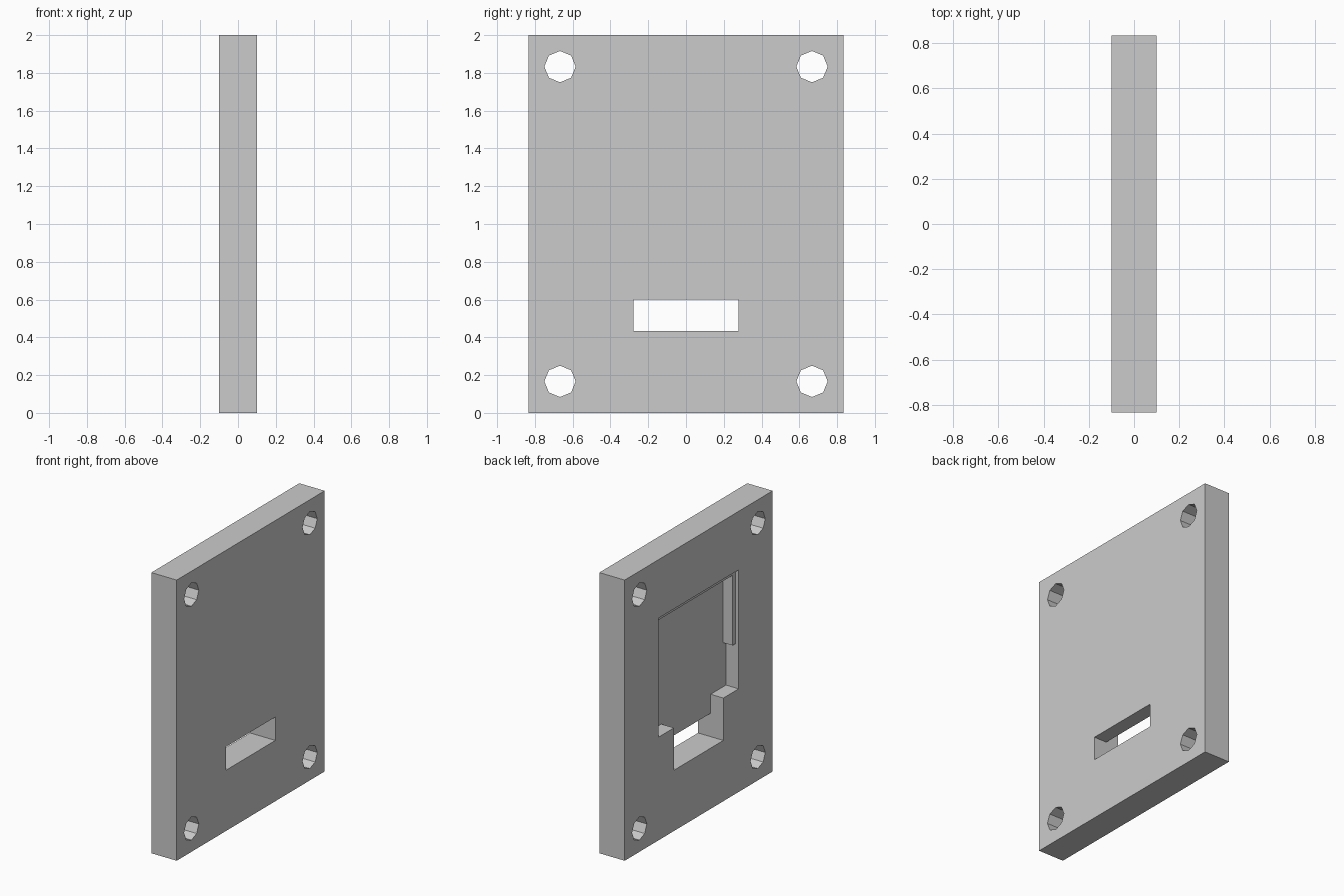
import bpy, bmesh, math

cube = bpy.data.objects.get("Cube")
if cube:
    bpy.data.objects.remove(cube, do_unlink=True)

grey = bpy.data.materials.new("light_grey")
grey.use_nodes = True
grey.diffuse_color = (0.6, 0.6, 0.6, 1)
grey.node_tree.nodes["Principled BSDF"].inputs["Base Color"].default_value = (0.6, 0.6, 0.6, 1)


def prism(name, outline, x0, x1):
    """Extrude a (y, z) outline along x from x0 to x1."""
    bm = bmesh.new()
    face = bm.faces.new([bm.verts.new((x0, y, z)) for y, z in outline])
    ext = bmesh.ops.extrude_face_region(bm, geom=[face])
    verts = [v for v in ext["geom"] if isinstance(v, bmesh.types.BMVert)]
    bmesh.ops.translate(bm, verts=verts, vec=(x1 - x0, 0, 0))
    bmesh.ops.recalc_face_normals(bm, faces=bm.faces[:])
    mesh = bpy.data.meshes.new(name)
    bm.to_mesh(mesh)
    bm.free()
    mesh.materials.append(grey)
    obj = bpy.data.objects.new(name, mesh)
    bpy.context.collection.objects.link(obj)
    return obj


def rect(half, z0, z1):
    return [(-half, z0), (half, z0), (half, z1), (-half, z1)]


def mirrored(side):
    """Close a right-hand outline with its mirror image across y = 0."""
    return side + [(-y, z) for y, z in reversed(side)]


def cut(target, cutter):
    cutter.hide_render = True
    mod = target.modifiers.new(cutter.name, 'BOOLEAN')
    mod.operation = 'DIFFERENCE'
    mod.solver = 'EXACT'
    mod.object = cutter
    bpy.context.view_layer.objects.active = target
    bpy.ops.object.modifier_apply(modifier=mod.name)
    bpy.data.objects.remove(cutter, do_unlink=True)


# Main plate
plate = prism("mounting_plate", rect(0.833, 0, 2), -0.1, 0.1)

# Octagonal screw holes in the corners
for cy in (-0.667, 0.667):
    for cz in (0.167, 1.833):
        ring = [(cy + 0.083 * math.cos(i * math.pi / 4),
                 cz + 0.083 * math.sin(i * math.pi / 4)) for i in range(8)]
        cut(plate, prism("screw_hole", ring, -0.2, 0.2))

# Connector slot right through the plate
cut(plate, prism("connector_slot", rect(0.278, 0.433, 0.6), -0.2, 0.2))

# Deep stepped pocket with a connector notch at its foot
pocket = mirrored([(0.278, 0.433), (0.278, 0.735), (0.45, 0.735),
                   (0.45, 1.05), (0.417, 1.05), (0.417, 1.55)])
cut(plate, prism("deep_pocket", pocket, -0.2, 0.0))

# Shallow rim around the upper pocket, leaving a narrow ledge
cut(plate, prism("shallow_rim", rect(0.45, 0.735, 1.583), -0.2, -0.076))
